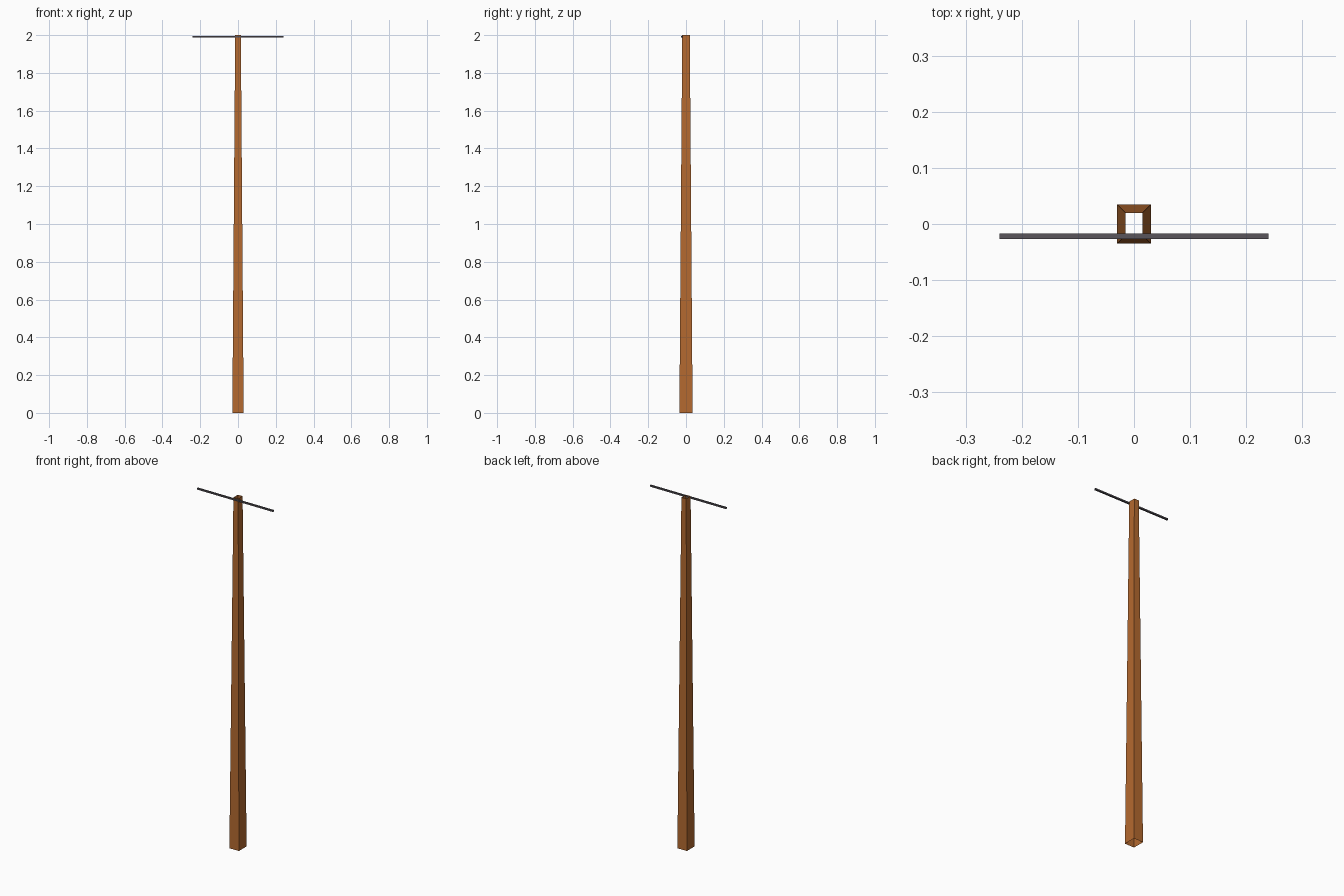
import bpy, bmesh

if "Cube" in bpy.data.objects:
    bpy.data.objects.remove(bpy.data.objects["Cube"])


def material(name, rgb):
    m = bpy.data.materials.new(name)
    m.diffuse_color = (*rgb, 1)
    m.use_nodes = True
    m.node_tree.nodes["Principled BSDF"].inputs["Base Color"].default_value = m.diffuse_color
    return m


def make_object(name, bm, mat):
    mesh = bpy.data.meshes.new(name)
    bm.to_mesh(mesh)
    bm.free()
    mesh.materials.append(mat)
    ob = bpy.data.objects.new(name, mesh)
    bpy.context.collection.objects.link(ob)
    return ob


wood = material("orange brown wood", (0.46, 0.143, 0.029))
metal = material("grey metal", (0.10, 0.09, 0.105))

# Tapered square post, open at both ends
bm = bmesh.new()
rings = []
for hx, hy, z in ((0.03, 0.035, 0.0), (0.015, 0.02, 2.0)):
    rings.append([bm.verts.new((sx * hx, sy * hy, z))
                  for sx, sy in ((-1, -1), (1, -1), (1, 1), (-1, 1))])
low, high = rings
for i in range(4):
    j = (i + 1) % 4
    bm.faces.new((low[i], low[j], high[j], high[i]))
make_object("tapered_post", bm, wood)

# Thin crossbar let into the front of the post near its top
bm = bmesh.new()
bmesh.ops.create_cube(bm, size=1)
bmesh.ops.scale(bm, vec=(0.48, 0.01, 0.008), verts=bm.verts)
bmesh.ops.translate(bm, vec=(0, -0.022, 1.991), verts=bm.verts)
bar = make_object("crossbar", bm, metal)
